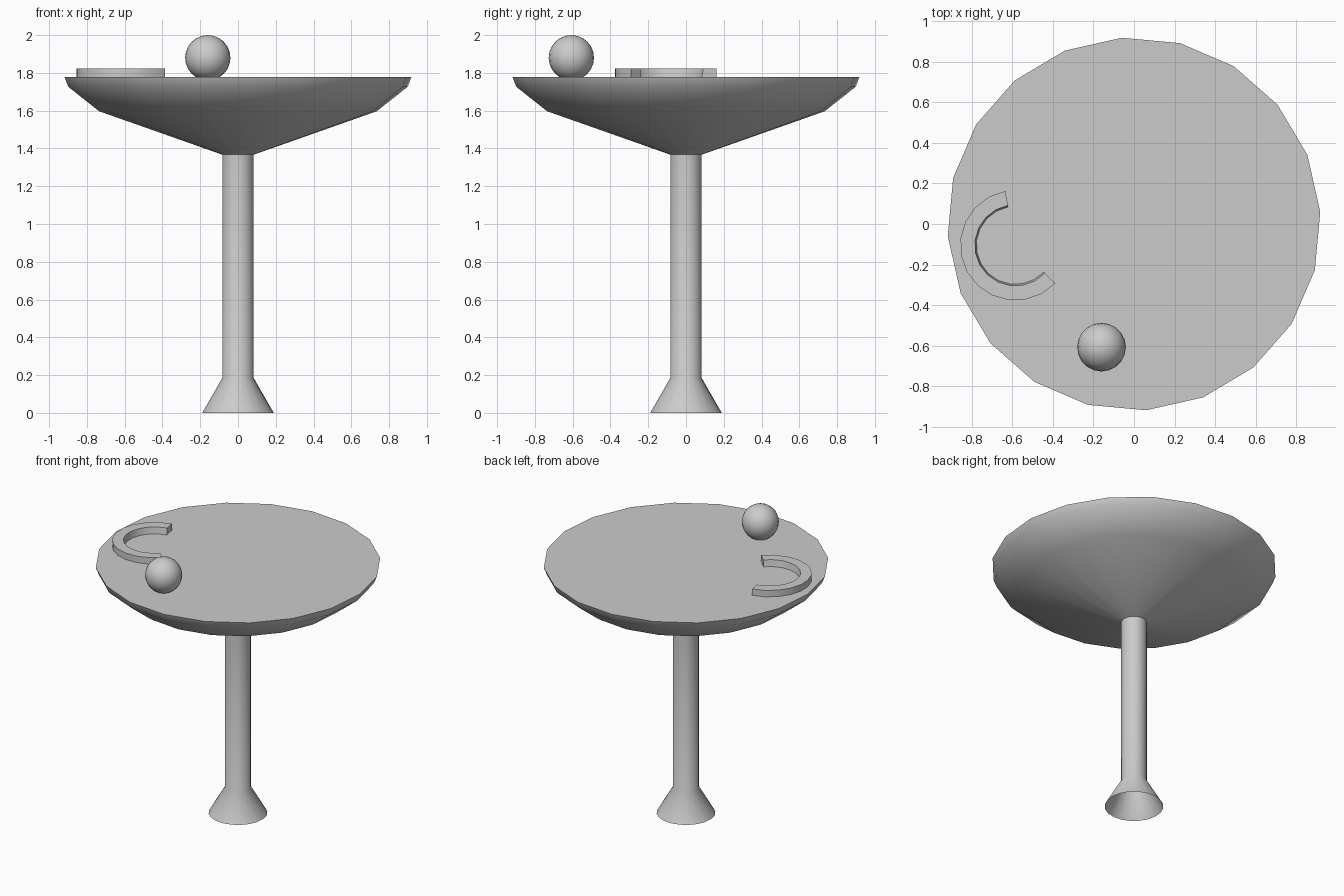
import bpy, bmesh
from math import sin, cos, radians, tau

if "Cube" in bpy.data.objects:
    bpy.data.objects.remove(bpy.data.objects["Cube"])

SIDES = 20
TWIST = radians(3.73)


def finish(name, bm, angle):
    bmesh.ops.recalc_face_normals(bm, faces=bm.faces[:])
    mesh = bpy.data.meshes.new(name)
    bm.to_mesh(mesh)
    bm.free()
    obj = bpy.data.objects.new(name, mesh)
    bpy.context.collection.objects.link(obj)
    bpy.ops.object.select_all(action='DESELECT')
    obj.select_set(True)
    bpy.context.view_layer.objects.active = obj
    bpy.ops.object.shade_smooth_by_angle(angle=radians(angle))
    return obj


def lathe(name, profile, cap_top=False):
    bm = bmesh.new()
    rings = [[bm.verts.new((r * cos(TWIST + tau * i / SIDES),
                            r * sin(TWIST + tau * i / SIDES), z))
              for i in range(SIDES)] for r, z in profile]
    for a, b in zip(rings, rings[1:]):
        for i in range(SIDES):
            j = (i + 1) % SIDES
            bm.faces.new((a[i], a[j], b[j], b[i]))
    if cap_top:
        bm.faces.new(rings[-1])
    return finish(name, bm, 50)


# Pedestal with flared, open foot
lathe("pedestal", [(0.19, 0), (0.083, 0.185), (0.083, 1.367)])

# Shallow dish-shaped table top
lathe("table_top", [(0.083, 1.367), (0.737, 1.597), (0.90, 1.726), (0.92, 1.777)], True)

# Open curved handle lying on the top
bm = bmesh.new()
section = [(0.272, 1.775), (0.272, 1.823), (0.20, 1.823), (0.192, 1.775)]
loops = []
for i in range(13):
    a = radians(100.5 + 18 * i)
    loops.append([bm.verts.new((-0.585 + r * cos(a), -0.105 + r * sin(a), z))
                  for r, z in section])
for a, b in zip(loops, loops[1:]):
    for k in range(4):
        bm.faces.new((a[k], a[(k + 1) % 4], b[(k + 1) % 4], b[k]))
bm.faces.new(loops[0])
bm.faces.new(loops[-1])
finish("curved_handle", bm, 40)

# Ball resting near the front edge
bm = bmesh.new()
bmesh.ops.create_uvsphere(bm, u_segments=20, v_segments=12, radius=0.12)
bmesh.ops.translate(bm, verts=bm.verts, vec=(-0.16, -0.607, 1.88))
finish("ball", bm, 60)
